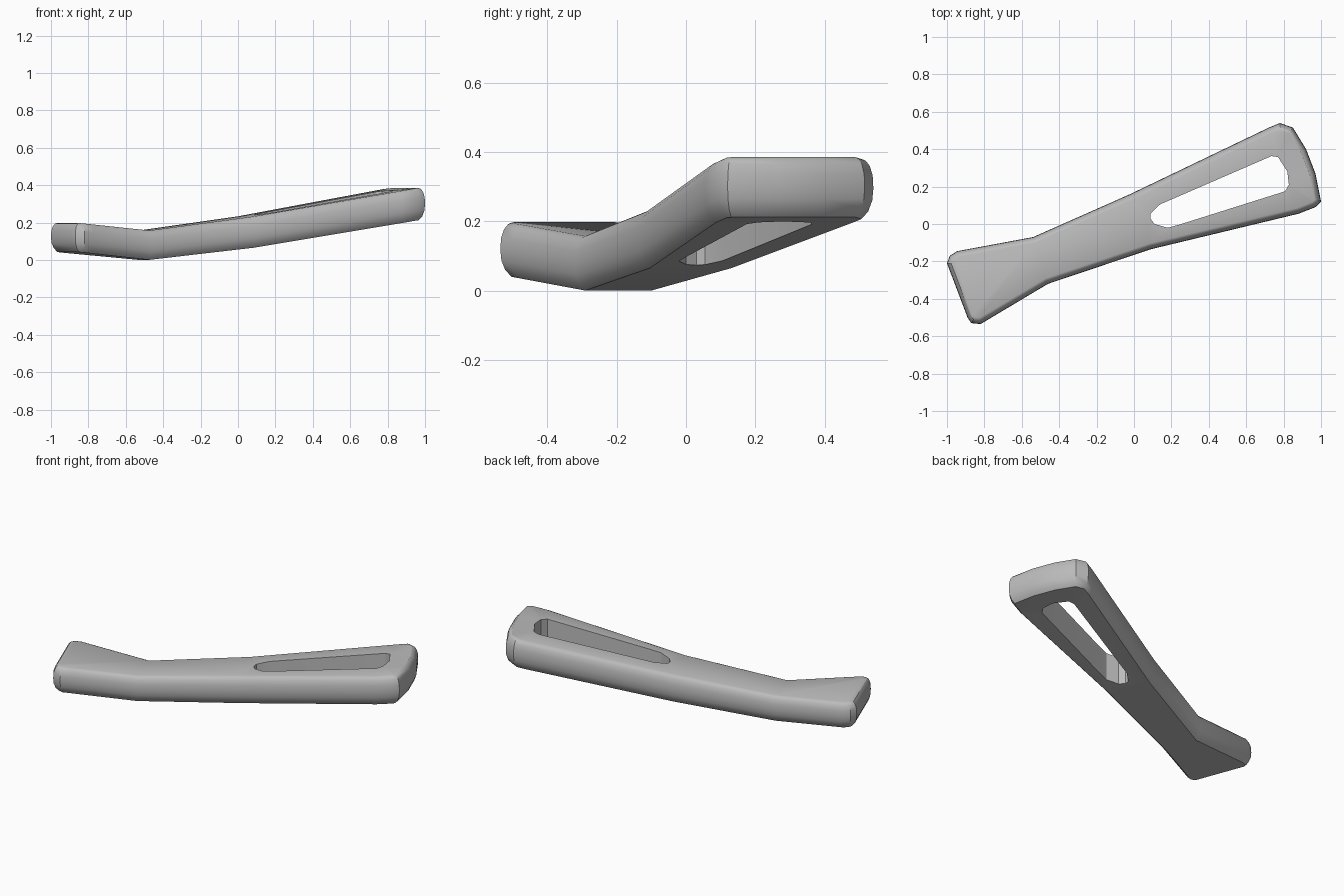
import bpy, bmesh, math
from mathutils import Vector

if "Cube" in bpy.data.objects:
    bpy.data.objects.remove(bpy.data.objects["Cube"])

AXIS = Vector((0.937, 0.35))          # long direction of the handle

# plan outline, clockwise from the narrow left corner; BEND_* index the fold points
OUTLINE = [(-1, -.21), (-.985, -.17), (-.945, -.145), (-.54, -.07), (-.02, .16),
           (.72, .515), (.78, .54), (.85, .515), (.92, .40), (.97, .27), (1, .12),
           (.97, .09), (.88, .055), (.09, -.135), (-.46, -.32), (-.77, -.505),
           (-.82, -.535), (-.87, -.53), (-.89, -.50)]
HOLE = [(.14, .105), (.735, .363), (.77, .358), (.82, .28), (.828, .21), (.808, .175),
        (.24, -.004), (.18, -.02), (.11, .0), (.087, .03), (.087, .055)]
# (share of height, inset) of the bulging side wall
WALL = [(0, .032), (.12, .014), (.3, .003), (.5, 0), (.72, .002), (.88, .01), (.97, .021), (1, .032)]
# (distance along axis, bottom z, top z) at the folds
FOLDS = [(-1, .045, .2), (-.537, 0, .157), (.037, .065, .232), (.94, .212, .385), (1.1, .212, .385)]


def height(p, share):
    u = max(-1, Vector(p).dot(AXIS))
    for (u0, b0, t0), (u1, b1, t1) in zip(FOLDS, FOLDS[1:]):
        if u <= u1:
            k = (u - u0) / (u1 - u0)
            return (b0 + (b1 - b0) * k) * (1 - share) + (t0 + (t1 - t0) * k) * share
    return FOLDS[-1][1] * (1 - share) + FOLDS[-1][2] * share


def inset(points, d):
    """Move a clockwise outline inward by d with mitred corners."""
    out = []
    for i, p in enumerate(points):
        a, b, c = Vector(points[i - 1]), Vector(p), Vector(points[(i + 1) % len(points)])
        e, f = (b - a).normalized(), (c - b).normalized()
        n1, n2 = Vector((e.y, -e.x)), Vector((f.y, -f.x))
        out.append(b + (n1 + n2) * d / (1 + n1.dot(n2)))
    return out


bm = bmesh.new()


def ring(points, share):
    return [bm.verts.new((p[0], p[1], height(p, share))) for p in points]


def bridge(a, b):
    for i in range(len(a)):
        j = (i + 1) % len(a)
        bm.faces.new((a[i], a[j], b[j], b[i]))


def edge(a, b):
    return bm.edges.get((a, b)) or bm.edges.new((a, b))


# bulging outer wall and straight slot wall
outer = [ring(inset(OUTLINE, d), s) for s, d in WALL]
for lo, hi in zip(outer, outer[1:]):
    bridge(lo, hi)
slot = [ring(HOLE, s) for s in (0, 1)]
bridge(*slot)

# folded top and bottom: foot, neck and slotted grip
for rim, hole in ((outer[0], slot[0]), (outer[-1], slot[1])):
    bm.faces.new(rim[14:] + rim[:4])
    bm.faces.new((rim[3], rim[4], rim[13], rim[14]))
    grip = rim[4:14]
    edges = [edge(grip[i - 1], grip[i]) for i in range(len(grip))]
    edges += [edge(hole[i - 1], hole[i]) for i in range(len(hole))]
    bmesh.ops.triangle_fill(bm, edges=edges, use_beauty=True)
bmesh.ops.recalc_face_normals(bm, faces=bm.faces)

mesh = bpy.data.meshes.new("slotted_handle")
bm.to_mesh(mesh)
bm.free()
handle = bpy.data.objects.new("slotted_handle", mesh)
bpy.context.collection.objects.link(handle)

grey = bpy.data.materials.new("plain_grey")
grey.diffuse_color = (.5, .5, .5, 1)
grey.use_nodes = True
grey.node_tree.nodes["Principled BSDF"].inputs["Base Color"].default_value = grey.diffuse_color
mesh.materials.append(grey)

bpy.context.view_layer.objects.active = handle
handle.select_set(True)
bpy.ops.object.shade_smooth_by_angle(angle=math.radians(30))
